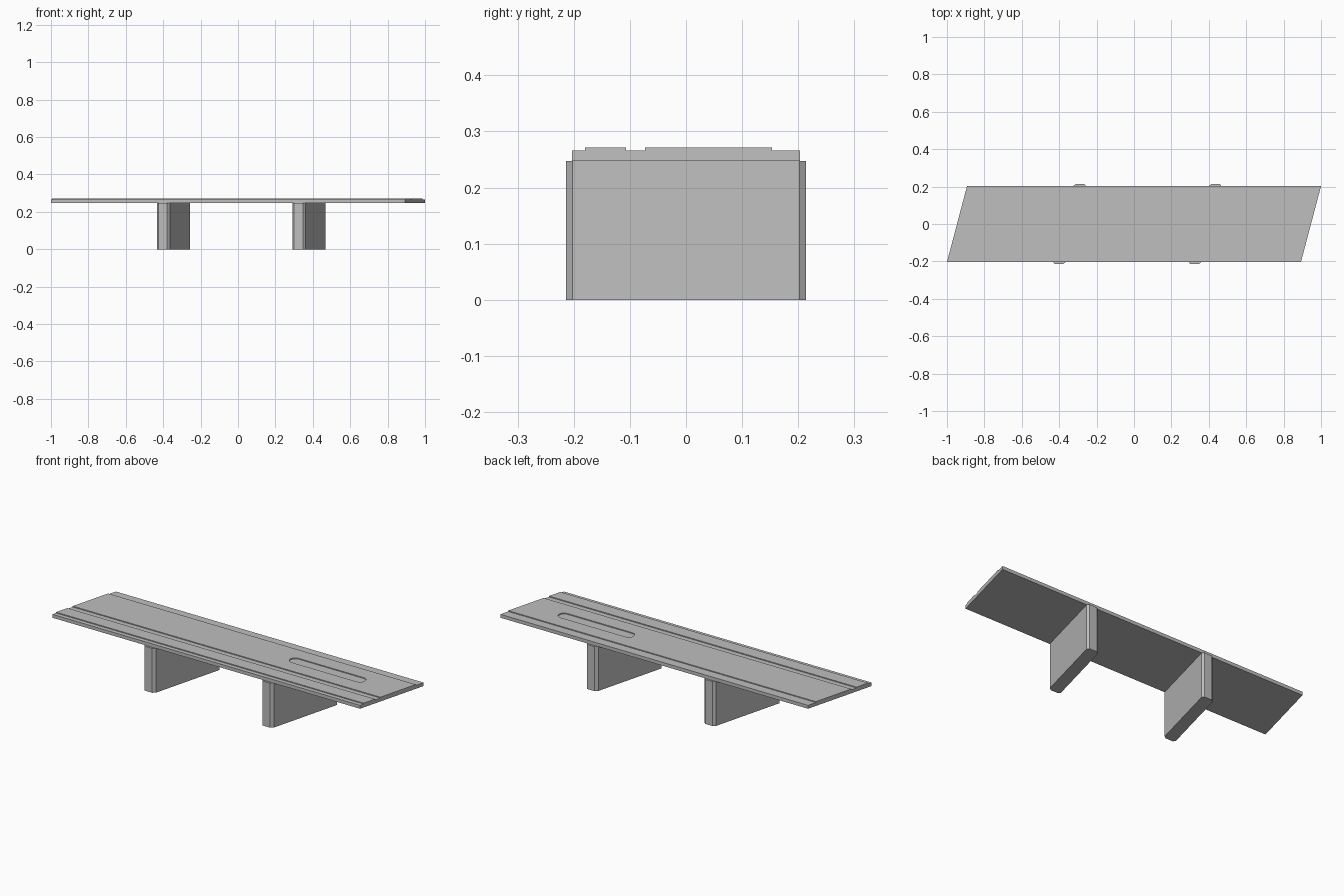
import bpy
import bmesh
import math

SKEW = 0.264          # x shift per unit of y
DECK_BOTTOM = 0.247
ROAD, LOW = 0.271, 0.266

if "Cube" in bpy.data.objects:
    bpy.data.objects.remove(bpy.data.objects["Cube"], do_unlink=True)

concrete = bpy.data.materials.new("concrete_grey")
concrete.use_nodes = True
grey = (0.52, 0.52, 0.52, 1)
concrete.diffuse_color = grey
concrete.node_tree.nodes["Principled BSDF"].inputs["Base Color"].default_value = grey


def prism(name, outline, offset):
    """Solid swept from a closed outline along an offset vector."""
    bm = bmesh.new()
    face = bm.faces.new([bm.verts.new(p) for p in outline])
    swept = bmesh.ops.extrude_face_region(bm, geom=[face])["geom"]
    bmesh.ops.translate(bm, vec=offset,
                        verts=[v for v in swept if isinstance(v, bmesh.types.BMVert)])
    bmesh.ops.recalc_face_normals(bm, faces=bm.faces)
    mesh = bpy.data.meshes.new(name)
    bm.to_mesh(mesh)
    bm.free()
    mesh.materials.append(concrete)
    obj = bpy.data.objects.new(name, mesh)
    bpy.context.collection.objects.link(obj)
    return obj


# Deck: stepped cross-section swept along x with skewed ends
EDGE = 0.203
profile = [(-EDGE, DECK_BOTTOM), (-EDGE, LOW), (-0.18, LOW), (-0.18, ROAD),
           (-0.107, ROAD), (-0.107, LOW), (-0.073, LOW), (-0.073, ROAD),
           (0.153, ROAD), (0.153, LOW), (EDGE, LOW), (EDGE, DECK_BOTTOM)]
half = 1 - SKEW * EDGE
deck = prism("bridge_deck", [(-half + SKEW * y, y, z) for y, z in profile],
             (2 * half, 0, 0))

# Shallow round-ended recess in the roadway
radius, slot_y = 0.03, 0.04
slot = []
for centre, start in ((0.722, -90), (0.324, 90)):
    for i in range(13):
        a = math.radians(start + i * 15)
        slot.append((centre + radius * math.cos(a),
                     slot_y + radius * math.sin(a), LOW))
cutter = prism("recess_cutter", slot, (0, 0, 0.05))
cutter.hide_render = True
cutter.hide_viewport = True
cut = deck.modifiers.new("recess", 'BOOLEAN')
cut.operation = 'DIFFERENCE'
cut.solver = 'EXACT'
cut.object = cutter

# Piers: skewed wall slabs with chamfered noses
NOSE, SIDE, WIDE, NARROW = 0.214, 0.202, 0.035, 0.023
footprint = [(-NARROW, -NOSE), (NARROW, -NOSE), (WIDE, -SIDE), (WIDE, SIDE),
             (NARROW, NOSE), (-NARROW, NOSE), (-WIDE, SIDE), (-WIDE, -SIDE)]
for name, x0 in (("right_pier", -0.345), ("left_pier", 0.38)):
    prism(name, [(x0 + x + SKEW * y, y, 0) for x, y in footprint],
          (0, 0, DECK_BOTTOM))
